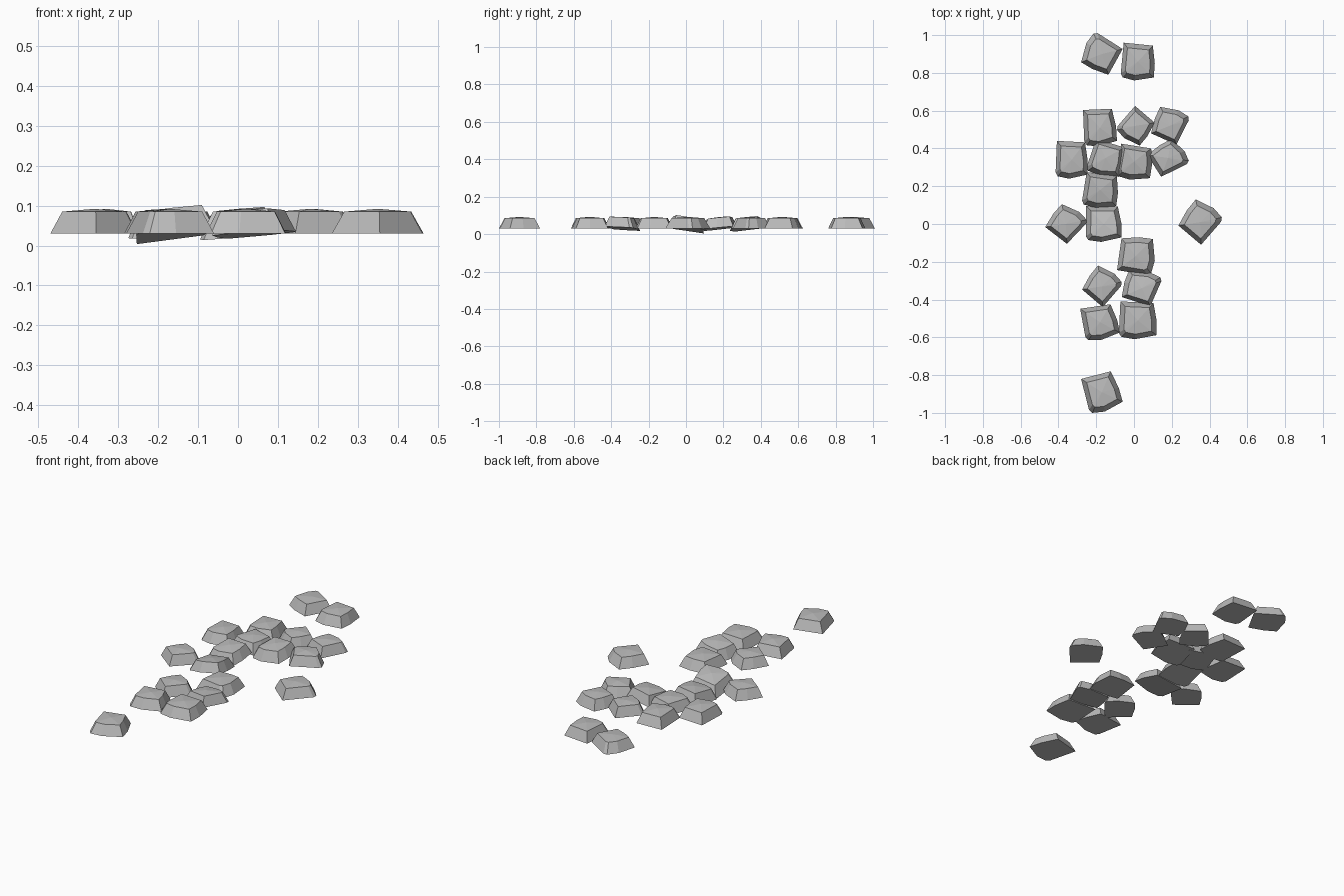
import bpy
from math import cos, sin, radians
from mathutils import Vector

cube = bpy.data.objects.get("Cube")
if cube:
    bpy.data.objects.remove(cube, do_unlink=True)

# Stone colour
stone_grey = bpy.data.materials.new("stone_grey")
stone_grey.use_nodes = True
colour = (0.5, 0.5, 0.5, 1)
stone_grey.diffuse_color = colour
shader = stone_grey.node_tree.nodes["Principled BSDF"]
shader.inputs["Base Color"].default_value = colour
shader.inputs["Roughness"].default_value = 0.8

# Shared footprint of a cobblestone: a rough square with one worn corner
FOOTPRINT = [(-14, 19), (16, 16), (18, -2), (17, -16), (-3, -19), (-15, -16), (-17, -12)]
BASE_Z, SHOULDER_Z, CROWN_Z = 0.03, 0.085, 0.092
TOP_SCALE = 0.73


def fitted_outline(width, depth, angle):
    """Turn the footprint and fit it to a width and depth about the origin."""
    a = radians(angle)
    pts = [(x * cos(a) - y * sin(a), x * sin(a) + y * cos(a)) for x, y in FOOTPRINT]
    spans = []
    for axis in (0, 1):
        values = [p[axis] for p in pts]
        spans.append((min(values), max(values)))
    (x0, x1), (y0, y1) = spans
    return [(((x - x0) / (x1 - x0) - 0.5) * width,
             ((y - y0) / (y1 - y0) - 0.5) * depth) for x, y in reversed(pts)]


def add_stone(name, x, y, width, depth, angle, tilt):
    outline = fitted_outline(width, depth, angle)
    n = len(outline)
    verts = [Vector((px, py, BASE_Z)) for px, py in outline]
    verts += [Vector((px * TOP_SCALE, py * TOP_SCALE, SHOULDER_Z)) for px, py in outline]
    verts.append(Vector((0, 0, CROWN_Z)))
    for v in verts:
        v.z += tilt[0] * v.x + tilt[1] * v.y

    # Flat base, sloping sides and a faintly domed top
    faces = [tuple(reversed(range(n)))]
    for i in range(n):
        j = (i + 1) % n
        faces.append((i, j, n + j, n + i))
        faces.append((n + i, n + j, 2 * n))

    mesh = bpy.data.meshes.new(name)
    mesh.from_pydata(verts, [], faces)
    mesh.materials.append(stone_grey)
    stone = bpy.data.objects.new(name, mesh)
    stone.location = (x, y, 0)
    bpy.context.scene.collection.objects.link(stone)


# Stones from back to front: x, y, width, depth, turn
STONES = [
    (-.17, .90, .22, .22, -115),
    (.02, .86, .18, .20, 0),
    (-.18, .51, .18, .20, 8),
    (.01, .52, .20, .21, -35),
    (.19, .52, .20, .20, 160),
    (-.33, .34, .17, .20, 3),
    (-.15, .35, .20, .20, -12),
    (0, .33, .19, .19, -4),
    (.18, .35, .22, .20, 125),
    (-.18, .18, .19, .19, -3),
    (-.36, 0, .22, .21, 145),
    (-.16, 0, .19, .19, 5),
    (.35, .01, .23, .24, 145),
    (.01, -.17, .20, .20, 87),
    (-.17, -.33, .21, .22, 145),
    (.04, -.34, .21, .19, 165),
    (-.18, -.52, .21, .19, 15),
    (.02, -.51, .20, .20, 3),
    (-.17, -.89, .22, .22, 20),
]

# Unsettled stones: slope along x and y
TILTS = {8: (.1, .1), 10: (.06, .1), 12: (.13, -.15), 16: (.08, -.08)}

for number, stone in enumerate(STONES, 1):
    add_stone(f"cobblestone_{number}", *stone, TILTS.get(number, (0, 0)))
